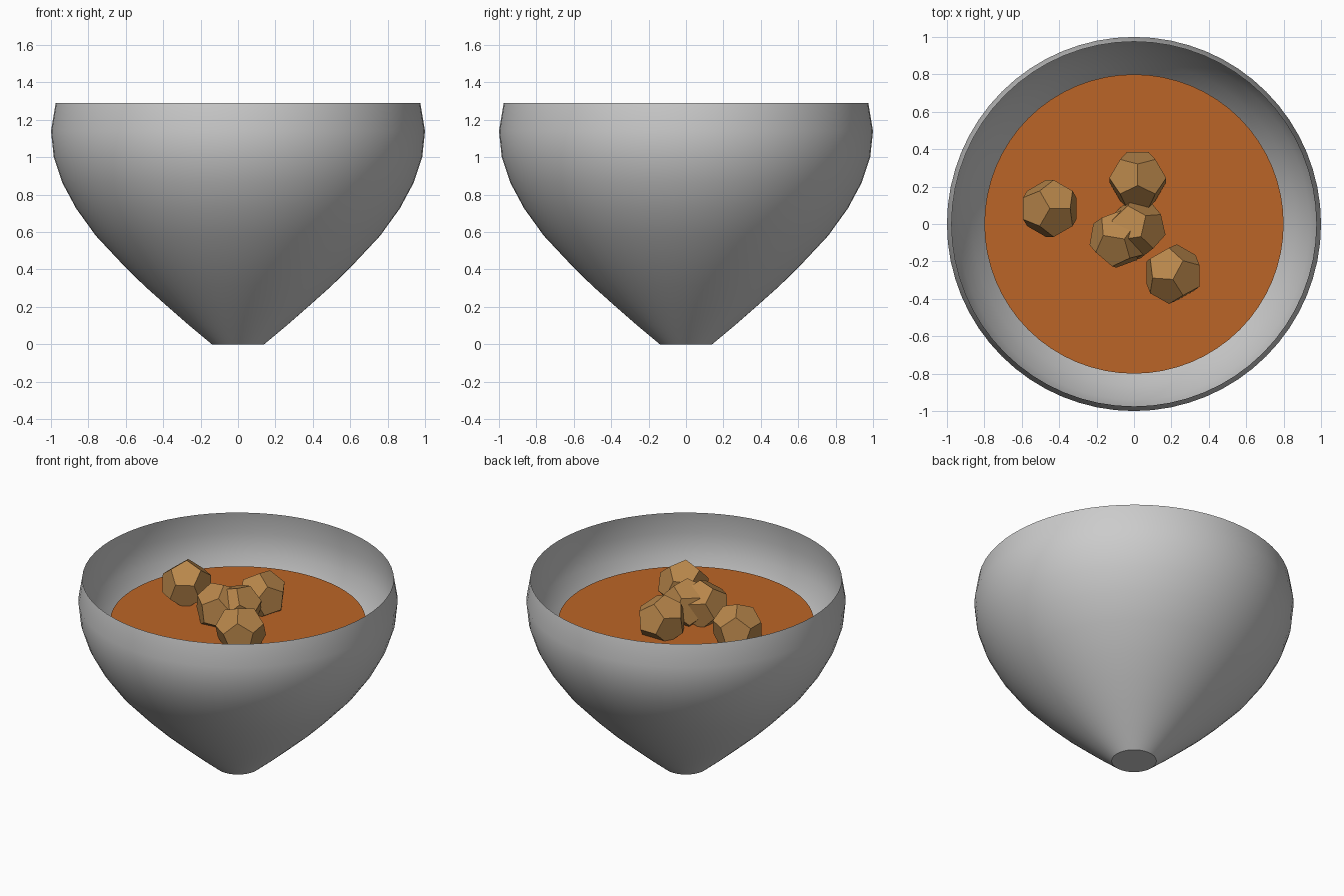
import bpy, bmesh
from math import sqrt, cos, sin, pi, radians
from mathutils import Vector, Matrix

if "Cube" in bpy.data.objects:
    bpy.data.objects.remove(bpy.data.objects["Cube"])


def material(name, rgb):
    m = bpy.data.materials.new(name)
    m.diffuse_color = (*rgb, 1)
    m.use_nodes = True
    m.node_tree.nodes["Principled BSDF"].inputs["Base Color"].default_value = m.diffuse_color
    return m


def add_object(name, bm, mat=None):
    me = bpy.data.meshes.new(name)
    bm.to_mesh(me)
    bm.free()
    ob = bpy.data.objects.new(name, me)
    bpy.context.collection.objects.link(ob)
    if mat:
        me.materials.append(mat)
    return ob


# Bowl: thin revolved profile with a flat closed foot
profile = [(0.14, 0), (0.26, 0.10), (0.38, 0.205), (0.50, 0.312), (0.61, 0.42),
           (0.76, 0.58), (0.866, 0.727), (0.94, 0.865), (0.985, 1.0),
           (1.0, 1.14), (0.975, 1.29)]
N = 64
bm = bmesh.new()
rings = [[bm.verts.new((r * cos(2 * pi * i / N), r * sin(2 * pi * i / N), z))
          for i in range(N)] for r, z in profile]
for a, b in zip(rings, rings[1:]):
    for i in range(N):
        j = (i + 1) % N
        bm.faces.new((a[i], a[j], b[j], b[i]))
bm.faces.new(rings[0][::-1])
bowl = add_object("bowl", bm)
bpy.context.view_layer.objects.active = bowl
bowl.select_set(True)
bpy.ops.object.shade_smooth_by_angle(angle=radians(30))

# Soup surface
bm = bmesh.new()
bmesh.ops.create_circle(bm, cap_ends=True, segments=N, radius=0.8,
                        matrix=Matrix.Translation((0, 0, 1.0)))
add_object("soup", bm, material("soup_orange", (0.50, 0.13, 0.02)))

# Chunks: dodecahedra as hulls of a cube plus three golden rectangles
PHI = (1 + sqrt(5)) / 2
S = (-1, 1)
points = [Vector((x, y, z)) for x in S for y in S for z in S]
for a in S:
    for b in S:
        p = (0, a / PHI, b * PHI)
        points += [Vector(p[k:] + p[:k]) for k in range(3)]
# Turn a corner to point straight up, with one of its edges along +x
to_up = Vector((1, 1, 1)).rotation_difference(Vector((0, 0, 1)))
points = [to_up @ p for p in points]
upper = max((p for p in points if 1.0 < p.z < 1.5), key=lambda p: p.x)
to_x = Matrix.Rotation(-Vector((1, 0)).angle_signed(upper.xy) * -1, 3, 'Z')

chunk_mat = material("chunk_brown", (0.48, 0.24, 0.07))
# centre, spin about z, then lean about x and y (degrees)
chunks = [((-0.45, 0.083, 1.10), 0, 0, 0),
          ((0.02, 0.235, 1.09), 90, 10, 0),
          ((0.01, -0.025, 1.10), 75, 15, 10),
          ((-0.08, -0.08, 1.10), 50, 0, 10),
          ((0.208, -0.268, 1.09), 60, 10, 0)]
for k, (c, spin, lean_x, lean_y) in enumerate(chunks):
    rot = (Matrix.Rotation(radians(lean_y), 3, 'Y') @ Matrix.Rotation(radians(lean_x), 3, 'X')
           @ Matrix.Rotation(radians(spin), 3, 'Z') @ to_x)
    bm = bmesh.new()
    for p in points:
        bm.verts.new(Vector(c) + rot @ p * (0.163 / sqrt(3)))
    bmesh.ops.convex_hull(bm, input=bm.verts)
    bmesh.ops.dissolve_limit(bm, angle_limit=radians(5), verts=bm.verts, edges=bm.edges)
    bmesh.ops.recalc_face_normals(bm, faces=bm.faces)
    add_object(f"chunk_{k + 1}", bm, chunk_mat)
